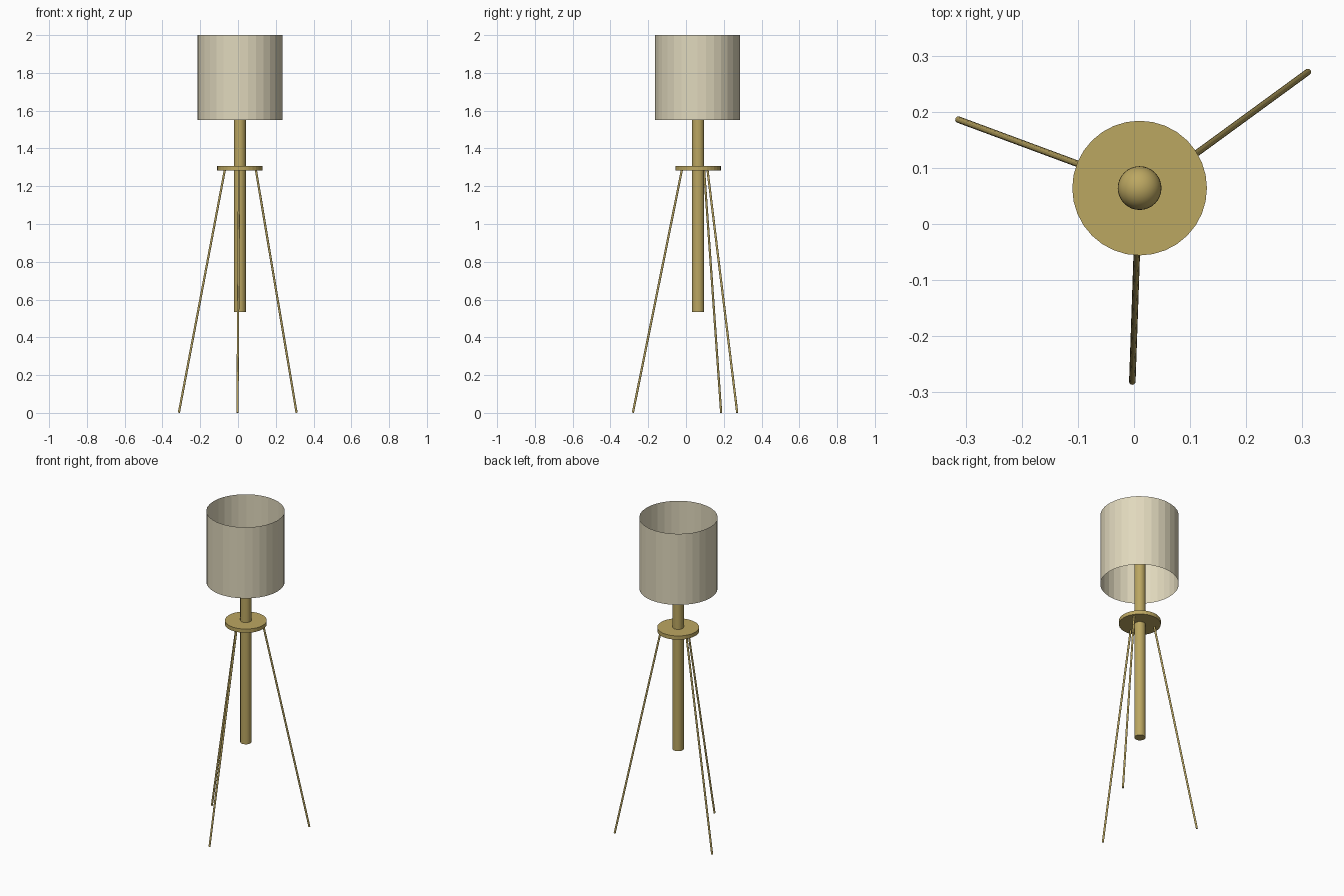
import bpy, math
from mathutils import Vector

if "Cube" in bpy.data.objects:
    bpy.data.objects.remove(bpy.data.objects["Cube"])

CX, CY = 0.01, 0.064  # lamp axis


def material(name, rgb):
    m = bpy.data.materials.new(name)
    m.diffuse_color = (*rgb, 1)
    m.use_nodes = True
    m.node_tree.nodes["Principled BSDF"].inputs["Base Color"].default_value = m.diffuse_color
    return m


brass = material("brass", (0.50, 0.385, 0.12))
fabric = material("cream fabric", (0.75, 0.69, 0.51))


def finish(name, mat):
    ob = bpy.context.object
    ob.name = name
    ob.data.materials.append(mat)
    return ob


def rod(name, start, end, radius, mat, sides=32, fill='NGON'):
    """Cylinder running between two points."""
    a, b = Vector(start), Vector(end)
    d = b - a
    bpy.ops.mesh.primitive_cylinder_add(
        vertices=sides, radius=radius, depth=d.length, end_fill_type=fill,
        location=(a + b) / 2, rotation=d.to_track_quat('Z', 'Y').to_euler())
    return finish(name, mat)


# open, paper-thin drum shade
rod("shade", (CX, CY - 0.003, 1.55), (CX, CY - 0.003, 2.0), 0.225, fabric, fill='NOTHING')

# central pole and the round plate that carries the legs
rod("pole", (CX, CY, 0.535), (CX, CY, 1.73), 0.032, brass)
rod("leg_plate", (CX, CY, 1.282), (CX, CY, 1.306), 0.12, brass)

# bulb on top of the pole, hidden in the shade
bpy.ops.mesh.primitive_uv_sphere_add(segments=32, ring_count=16, radius=0.039,
                                     location=(CX, CY, 1.76))
finish("bulb", brass)
bpy.ops.object.shade_smooth_by_angle(angle=math.radians(40))

# three splayed legs: top point, foot point
legs = {
    "right_leg": ((0.095, 0.114), (0.31, 0.271)),
    "left_leg": ((-0.07, 0.096), (-0.313, 0.186)),
    "front_leg": ((0.006, -0.022), (-0.003, -0.281)),
}
for name, (top, foot) in legs.items():
    rod(name, (*foot, 0.001), (*top, 1.285), 0.0058, brass, sides=12)
